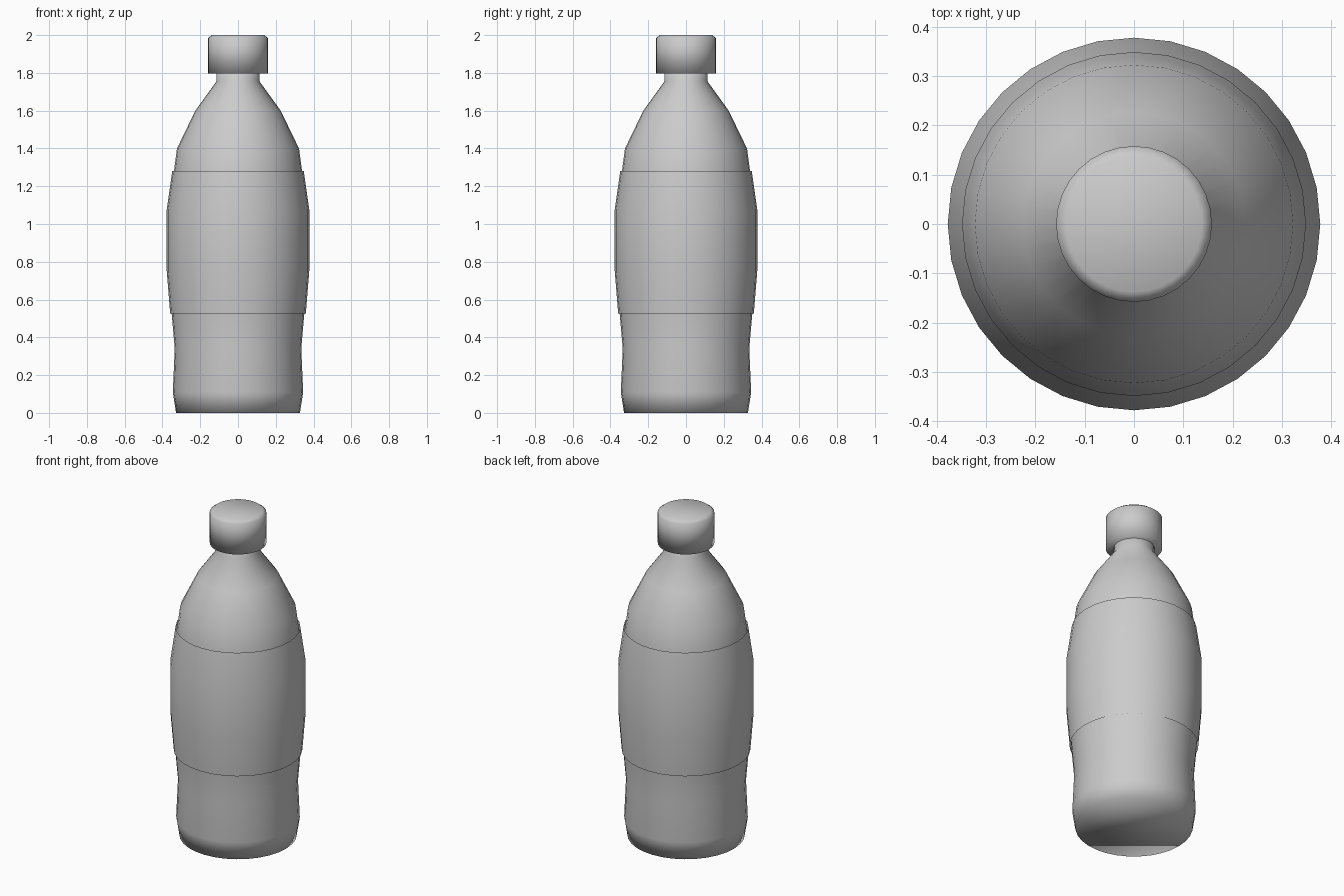
import bpy, bmesh, math

if "Cube" in bpy.data.objects:
    bpy.data.objects.remove(bpy.data.objects["Cube"])

SIDES = 32


def lathe(name, profile, cap_bottom=True, cap_top=True):
    """Spin a list of (radius, height) points around z."""
    bm = bmesh.new()
    rings = []
    for r, z in profile:
        rings.append([bm.verts.new((r * math.cos(2 * math.pi * i / SIDES),
                                    r * math.sin(2 * math.pi * i / SIDES), z))
                      for i in range(SIDES)])
    for a, b in zip(rings, rings[1:]):
        for i in range(SIDES):
            j = (i + 1) % SIDES
            bm.faces.new((a[i], a[j], b[j], b[i]))
    if cap_bottom:
        bm.faces.new(rings[0][::-1])
    if cap_top:
        bm.faces.new(rings[-1])
    for f in bm.faces:
        f.smooth = True
    mesh = bpy.data.meshes.new(name)
    bm.to_mesh(mesh)
    bm.free()
    obj = bpy.data.objects.new(name, mesh)
    bpy.context.collection.objects.link(obj)
    return obj


# Bottle body with waist, shoulder and neck
lathe("bottle_body", [
    (0.328, 0.0), (0.345, 0.11), (0.335, 0.34), (0.351, 0.525),
    (0.369, 0.76), (0.369, 1.07), (0.339, 1.28), (0.323, 1.40),
    (0.226, 1.60), (0.114, 1.755), (0.114, 1.85)])

# Label sleeve, open at both ends
lathe("label_sleeve", [
    (0.359, 0.525), (0.378, 0.76), (0.378, 1.07), (0.348, 1.28)],
    cap_bottom=False, cap_top=False)

# Screw cap with a chamfered top edge
lathe("screw_cap", [
    (0.158, 1.797), (0.158, 1.985), (0.138, 2.0)])
